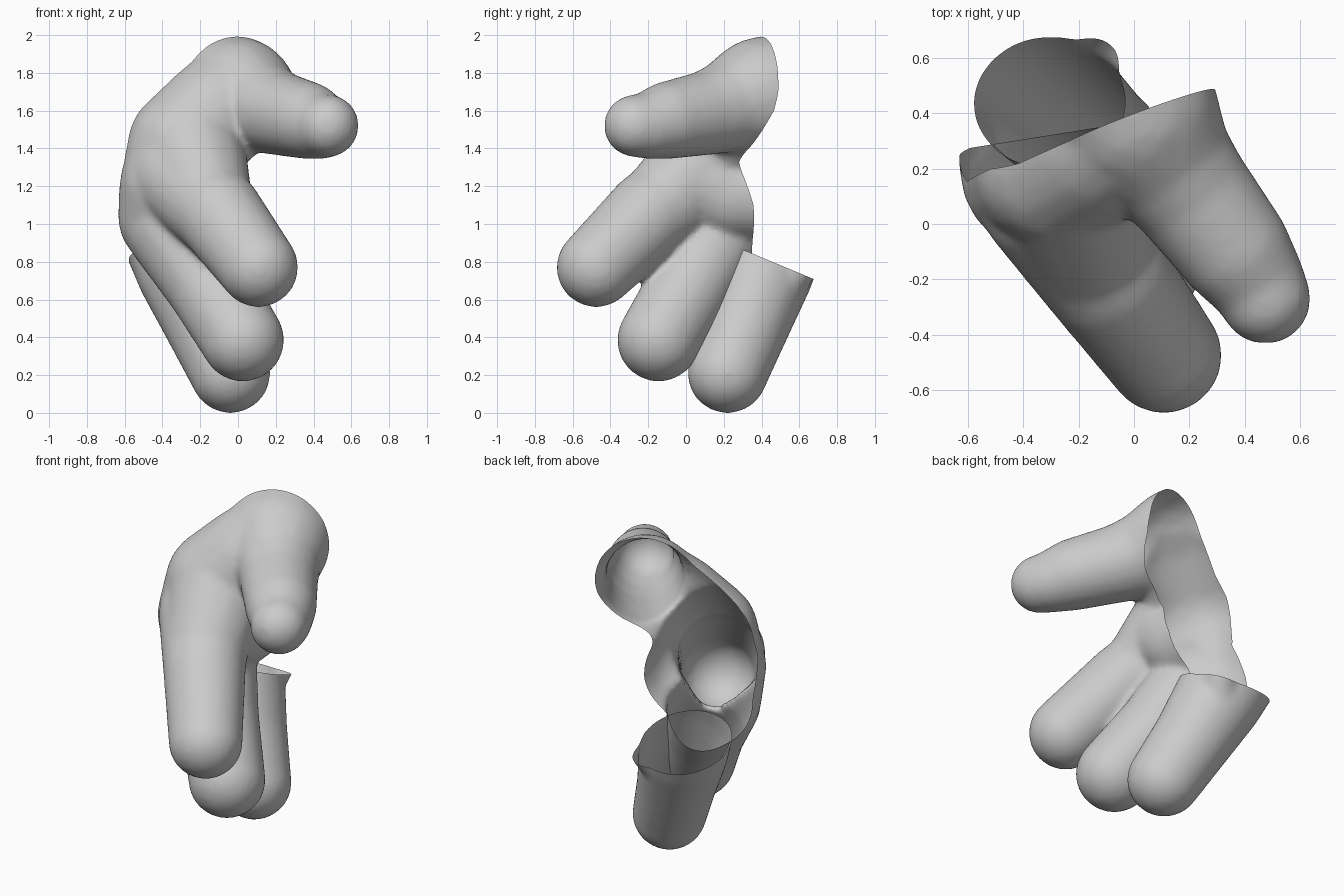
import bpy, bmesh
from mathutils import Matrix

if "Cube" in bpy.data.objects:
    bpy.data.objects.remove(bpy.data.objects["Cube"])

def interp(v, pts):
    """Piecewise linear lookup in (key, value) pairs."""
    if v <= pts[0][0]:
        return pts[0][1]
    for (a, fa), (b, fb) in zip(pts, pts[1:]):
        if v <= b:
            return fa + (fb - fa) * (v - a) / (b - a)
    return pts[-1][1]

def add_chain(bm, chain, steps=9):
    """Fill a chain of (x, y, z, radius) stations with overlapping balls."""
    for a, b in zip(chain, chain[1:]):
        for i in range(steps + 1):
            t = i / steps
            p = [u + (w - u) * t for u, w in zip(a, b)]
            bmesh.ops.create_icosphere(bm, subdivisions=3, radius=p[3],
                                       matrix=Matrix.Translation(p[:3]))

def open_shell(name, chains, rim):
    """Fuse finger chains into one skin, smooth it, cut it open where y > rim(x, z)."""
    bm = bmesh.new()
    for c in chains:
        add_chain(bm, c)
    me = bpy.data.meshes.new(name)
    bm.to_mesh(me)
    bm.free()
    ob = bpy.data.objects.new(name, me)
    bpy.context.collection.objects.link(ob)
    rm = ob.modifiers.new("fuse", 'REMESH')
    rm.mode = 'VOXEL'
    rm.voxel_size = 0.017
    sm = ob.modifiers.new("soften", 'SMOOTH')
    sm.factor = 0.5
    sm.iterations = 16
    dg = bpy.context.evaluated_depsgraph_get()
    fused = bpy.data.meshes.new_from_object(ob.evaluated_get(dg))
    ob.modifiers.clear()
    ob.data = fused

    bm = bmesh.new()
    bm.from_mesh(fused)
    # straighten the rim to y = 0, slice, then bend back
    for v in bm.verts:
        v.co.y -= rim(v.co.x, v.co.z)
    bmesh.ops.bisect_plane(bm, geom=bm.verts[:] + bm.edges[:] + bm.faces[:],
                           plane_co=(0, 0, 0), plane_no=(0, 1, 0), clear_outer=True)
    for v in bm.verts:
        v.co.y += rim(v.co.x, v.co.z)
    for f in bm.faces:
        f.smooth = True
    bm.to_mesh(fused)
    bm.free()
    return ob

# thumb, flaring towards its open cuff
thumb = [(0.475, -0.27, 1.52, 0.166), (0.44, -0.2, 1.52, 0.177), (0.36, -0.09, 1.55, 0.207),
         (0.2, 0.12, 1.59, 0.225), (0.1, 0.25, 1.63, 0.25), (0.0, 0.4, 1.68, 0.31),
         (-0.06, 0.52, 1.69, 0.325)]
# back of the hand joining thumb to the fingers
palm = [(0.0, 0.4, 1.67, 0.31), (-0.13, 0.3, 1.57, 0.3), (-0.28, 0.22, 1.41, 0.31),
        (-0.34, 0.19, 1.2, 0.29), (-0.355, 0.24, 1.04, 0.282)]
palm_back = [(-0.28, 0.22, 1.41, 0.31), (-0.3, 0.45, 1.41, 0.31), (-0.34, 0.48, 1.12, 0.29)]
knuckle = [(-0.17, -0.07, 1.15, 0.245), (-0.26, 0.21, 1.42, 0.3)]
# inner web between the thumb and the finger roots
web = [(-0.2, 0.12, 1.23, 0.26), (-0.19, 0.24, 1.15, 0.25), (-0.22, 0.45, 1.15, 0.26)]
# upper and middle fingers
upper_finger = [(0.108, -0.475, 0.77, 0.212), (-0.1, -0.19, 1.05, 0.236), (-0.3, 0.1, 1.24, 0.265)]
middle_finger = [(0.025, -0.145, 0.385, 0.221), (-0.155, 0.03, 0.68, 0.23),
                 (-0.33, 0.19, 0.98, 0.268), (-0.36, 0.45, 1.15, 0.27)]

def hand_rim(x, z):
    base = interp(z, [(0.9, 0.37), (1.1, 0.35), (1.25, 0.3), (1.33, 0.27), (1.6, 0.37), (2.0, 0.4)])
    slant = interp(z, [(0.9, 0.16), (1.1, 0.18), (1.35, 0.2), (1.7, 0.38)])
    return base + slant * x

open_shell("hand_shell", [thumb, palm, palm_back, knuckle, web, upper_finger, middle_finger],
           hand_rim)

# lowest finger, a separate open tube with a small flared lip at the back
lower_finger = [(-0.04, 0.22, 0.21, 0.213), (-0.165, 0.325, 0.48, 0.23),
                (-0.28, 0.42, 0.75, 0.258), (-0.37, 0.5, 0.98, 0.265)]
lip = [(-0.22, 0.48, 0.62, 0.13), (-0.15, 0.59, 0.76, 0.1), (-0.14, 0.63, 0.85, 0.1)]
open_shell("lower_finger", [lower_finger, lip], lambda x, z: (0.99 - z) * 2.4)
